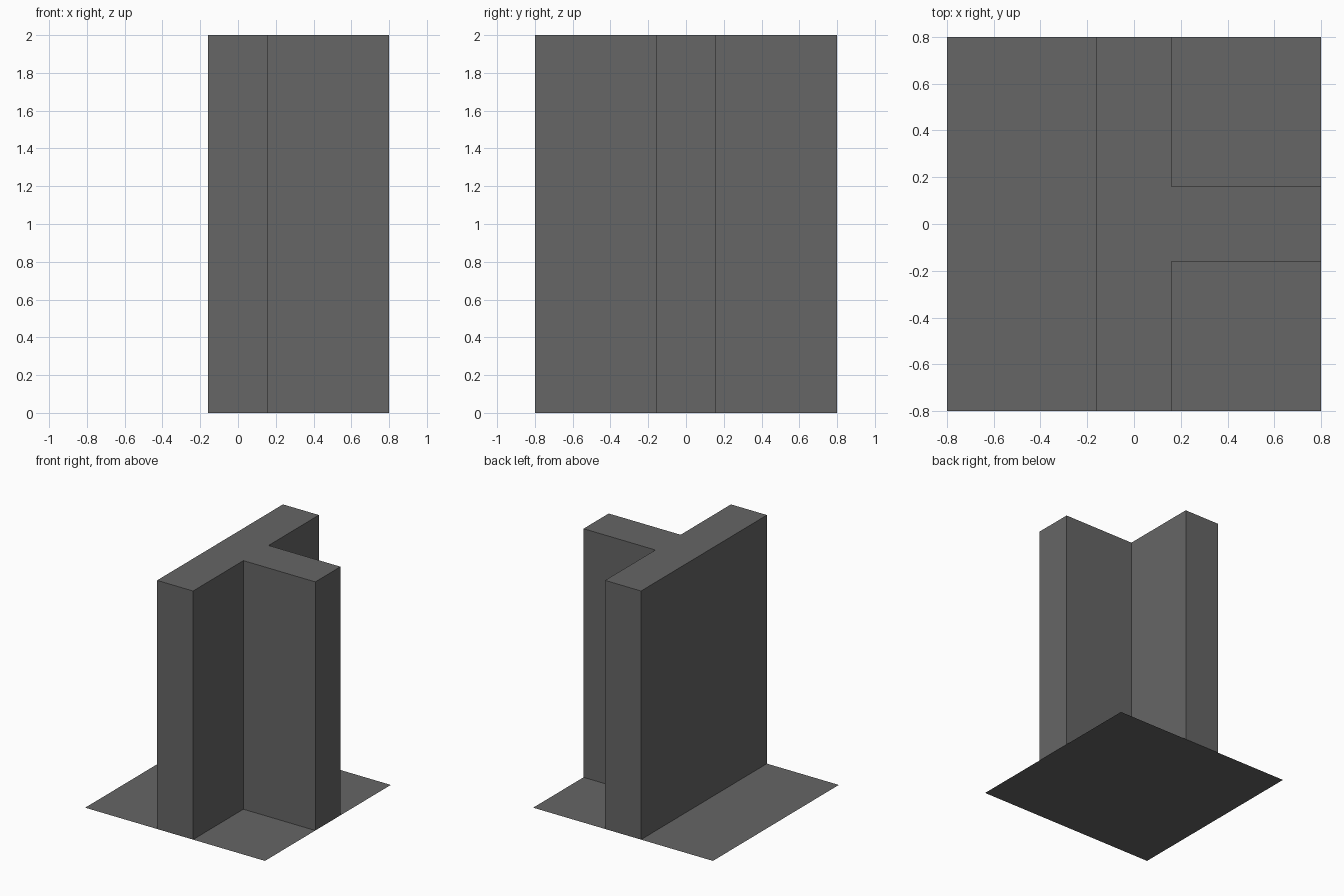
import bpy, bmesh

if "Cube" in bpy.data.objects:
    bpy.data.objects.remove(bpy.data.objects["Cube"])

grey = bpy.data.materials.new("dark grey")
grey.diffuse_color = (0.133, 0.133, 0.133, 1)
grey.use_nodes = True
grey.node_tree.nodes["Principled BSDF"].inputs["Base Color"].default_value = grey.diffuse_color

HALF, T, HEIGHT = 0.8, 0.16, 2.0


def flat_object(name, outline, height=0.0):
    """Flat outline, optionally raised into walls with a top cap."""
    bm = bmesh.new()
    face = bm.faces.new([bm.verts.new((x, y, 0)) for x, y in outline])
    if height:
        out = bmesh.ops.extrude_face_region(bm, geom=[face])
        top = [v for v in out["geom"] if isinstance(v, bmesh.types.BMVert)]
        bmesh.ops.translate(bm, verts=top, vec=(0, 0, height))
        bmesh.ops.recalc_face_normals(bm, faces=bm.faces)
        # the floor sheet closes the underside, so drop any doubled bottom face
        bottom = [f for f in bm.faces if all(v.co.z < 1e-6 for v in f.verts)]
        bmesh.ops.delete(bm, geom=bottom, context='FACES_ONLY')
    me = bpy.data.meshes.new(name)
    bm.to_mesh(me)
    bm.free()
    me.materials.append(grey)
    ob = bpy.data.objects.new(name, me)
    bpy.context.collection.objects.link(ob)
    return ob


# thin square floor sheet
flat_object("floor_sheet", [(-HALF, -HALF), (HALF, -HALF), (HALF, HALF), (-HALF, HALF)])

# T-shaped wall: long bar along y with a stem toward +x
flat_object("t_wall", [(-T, -HALF), (T, -HALF), (T, -T), (HALF, -T),
                       (HALF, T), (T, T), (T, HALF), (-T, HALF)], HEIGHT)
